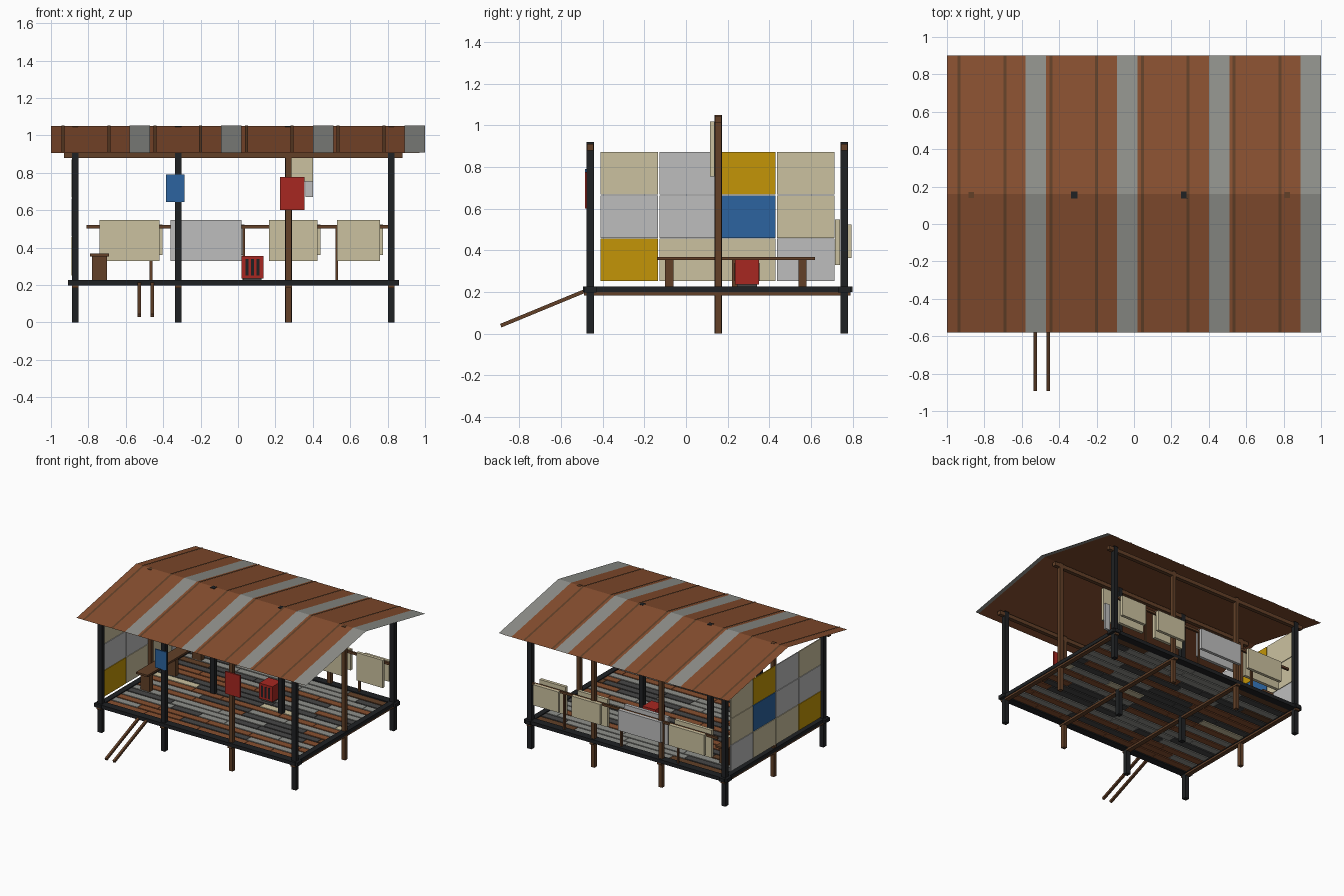
import bpy, bmesh, math, random
from mathutils import Vector, Matrix

random.seed(7)
old = bpy.data.objects.get("Cube")
if old:
    bpy.data.objects.remove(old)


def material(name, r, g, b):
    m = bpy.data.materials.new(name)
    m.use_nodes = True
    col = [(c / 255) ** 2.2 for c in (r, g, b)] + [1]
    m.diffuse_color = col
    m.node_tree.nodes["Principled BSDF"].inputs["Base Color"].default_value = col
    return m


RUST = material("rusty sheet", 134, 80, 51)
SHEET = material("bare sheet grey", 142, 143, 138)
WOOD = material("brown wood", 98, 66, 44)
BLACK = material("charred timber", 36, 38, 40)
CREAM = material("cream", 202, 192, 158)
PALE = material("pale grey", 188, 188, 188)
YELLOW = material("mustard", 194, 148, 16)
BLUE = material("blue", 48, 100, 158)
RED = material("red", 166, 44, 38)
DARK = material("weathered dark grey", 72, 72, 72)


def finish(name, bm, mats):
    me = bpy.data.meshes.new(name)
    bm.to_mesh(me)
    bm.free()
    for m in mats:
        me.materials.append(m)
    ob = bpy.data.objects.new(name, me)
    bpy.context.scene.collection.objects.link(ob)
    return ob


def add_box(bm, x, y, z, slot=0):
    """Box spanning the (low, high) pairs x, y, z."""
    lo, hi = zip(x, y, z)
    mid = [(a + b) / 2 for a, b in zip(lo, hi)]
    size = [b - a for a, b in zip(lo, hi)]
    new = bmesh.ops.create_cube(bm, size=1, matrix=Matrix.Translation(mid) @ Matrix.Diagonal((*size, 1)))
    for f in {f for v in new["verts"] for f in v.link_faces}:
        f.material_index = slot


def box(name, mat, x, y, z):
    bm = bmesh.new()
    add_box(bm, x, y, z)
    return finish(name, bm, [mat])


def around(c, w):
    return (c - w / 2, c + w / 2)


POST_X = (-0.87, -0.32, 0.27, 0.82)
FRONT, MID, BACK = -0.46, 0.155, 0.76
EAVE, RIDGE = 0.907, 1.05

# Posts: each row lists the timber from right to left
rows = ((FRONT, 0.92, "front", (BLACK, BLACK, WOOD, BLACK)),
        (MID, RIDGE, "middle", (WOOD, BLACK, BLACK, WOOD)),
        (BACK, 0.92, "back", (BLACK, WOOD, WOOD, BLACK)))
for y, top, label, timbers in rows:
    for i, (x, mat) in enumerate(zip(POST_X, timbers)):
        w = 0.036 if mat == BLACK else 0.03
        box(f"{label}_post_{i + 1}", mat, around(x, w), around(y, w), (0, top))

# Roof beams
for label, y, z in (("front", FRONT, 0.895), ("ridge", MID, 1.028), ("back", BACK, 0.895)):
    box(label + "_roof_beam", WOOD, (-0.93, 0.88), around(y, 0.03), around(z, 0.03))

# Floor frame and joists
for label, y in (("front", FRONT), ("back", BACK)):
    box(label + "_floor_rim", BLACK, (-0.91, 0.86), around(y, 0.06), (0.198, 0.226))
for label, x in (("right", POST_X[0]), ("left", POST_X[3])):
    box(label + "_floor_rim", BLACK, around(x, 0.045), (-0.495, 0.8), (0.199, 0.227))
for i, x in enumerate(POST_X):
    box(f"joist_{i + 1}", WOOD, around(x, 0.035), (-0.49, 0.79), (0.184, 0.2))

# Patchwork deck boards
deck_mats = [RUST, SHEET, WOOD, CREAM, DARK]
bm = bmesh.new()
count = 18
pitch = (BACK - FRONT - 0.06) / count
for r in range(count):
    y = FRONT + 0.03 + (r + 0.5) * pitch
    x = -0.85
    base = (0, 1, 0, 1, 4, 1)[r % 6]
    if r == count // 2:
        base = 3
    while x < 0.79:
        end = min(x + random.uniform(0.2, 0.6), 0.8)
        slot = base if random.random() < 0.6 else random.choice((0, 1, 2, 4, 4))
        add_box(bm, (x, end - 0.003), around(y, pitch - 0.01), (0.203, 0.22), slot)
        x = end
finish("deck_boards", bm, deck_mats)


# Roof sheets: open folded strips following the two slopes
def roof_strip(name, mat, x0, x1, lift):
    bm = bmesh.new()
    line = ((-0.58, EAVE), (0.16, RIDGE), (0.9, EAVE))
    rings = [[bm.verts.new((x, y, z + lift)) for x in (x0, x1)] for y, z in line]
    for a, b in zip(rings, rings[1:]):
        bm.faces.new((a[0], a[1], b[1], b[0]))
    return finish(name, bm, [mat])


roof_strip("roof_rust_sheet", RUST, -1, 0.97, 0)
for i in range(4):
    x = -0.58 + i * 0.49
    roof_strip(f"roof_grey_sheet_{i + 1}", SHEET, x, x + 0.11, 0.002)
for i in range(8):
    roof_strip(f"roof_rib_{i + 1}", WOOD, *around(-0.935 + i * 0.245, 0.016), 0.004)

# Patchwork side wall, bottom row first, front column first
wall = ((YELLOW, CREAM, CREAM, PALE), (PALE, PALE, BLUE, CREAM), (CREAM, PALE, YELLOW, CREAM))
for r, colours in enumerate(wall):
    for c, mat in enumerate(colours):
        y, z = -0.41 + c * 0.2825, 0.252 + r * 0.208
        box(f"wall_panel_{r + 1}_{c + 1}", mat, around(-0.885, 0.008), (y, y + 0.275), (z, z + 0.204))

# Back railing with its uprights
box("back_rail", WOOD, (-0.81, 0.82), around(BACK, 0.016), (0.503, 0.521))
for i, x in enumerate((-0.465, 0.03, 0.527)):
    box(f"rail_upright_{i + 1}", WOOD, around(x, 0.014), around(BACK, 0.014), (0.22, 0.51))

# Blankets over the railing, inner and outer flap
blankets = ((-0.74, -0.42, CREAM), (-0.36, 0.02, PALE), (0.165, 0.425, CREAM), (0.53, 0.76, CREAM))
for i, (a, b, mat) in enumerate(blankets):
    box(f"blanket_inner_{i + 1}", mat, (a, b), (0.715, 0.74), (0.33, 0.548))
    box(f"blanket_outer_{i + 1}", mat, (a + 0.025, b + 0.015), (0.772, 0.796), (0.362, 0.524))

# Cloths hung on the middle post
box("hanging_cloth_cream", CREAM, (0.285, 0.4), (0.115, 0.137), (0.755, 1.018))
box("hanging_cloth_grey", PALE, (0.36, 0.4), (0.14, 0.16), (0.67, 0.88))

# Signs on the front posts
box("blue_sign", BLUE, (-0.385, -0.285), (-0.484, -0.474), (0.645, 0.79))
box("red_sign", RED, (0.225, 0.355), (-0.484, -0.472), (0.602, 0.777))

# Slatted crate
box("crate", RED, (0.02, 0.135), (0.235, 0.35), (0.235, 0.356))
for i in range(3):
    x = around(0.0475 + i * 0.03, 0.015)
    for label, y in (("front", 0.235), ("back", 0.35)):
        box(f"crate_gap_{label}_{i + 1}", BLACK, x, around(y, 0.006), (0.252, 0.34))
box("crate_foot", DARK, (0.03, 0.125), (0.245, 0.34), (0.22, 0.236))

# Bench
box("bench_top", WOOD, (-0.79, -0.69), (-0.14, 0.62), (0.354, 0.369))
for i, y in enumerate((-0.08, 0.24, 0.56)):
    box(f"bench_leg_{i + 1}", WOOD, (-0.78, -0.7), around(y, 0.04), (0.22, 0.355))

# Sloping ramp poles
low, high = Vector((0, -0.89, 0.038)), Vector((0, -0.485, 0.205))
run = high - low
for i, x in enumerate((-0.527, -0.458)):
    pole = box(f"ramp_pole_{i + 1}", WOOD, around(0, 0.018), around(0, run.length), around(0, 0.018))
    pole.location = (low + high) / 2 + Vector((x, 0, 0))
    pole.rotation_euler.x = math.atan2(run.z, run.y)
